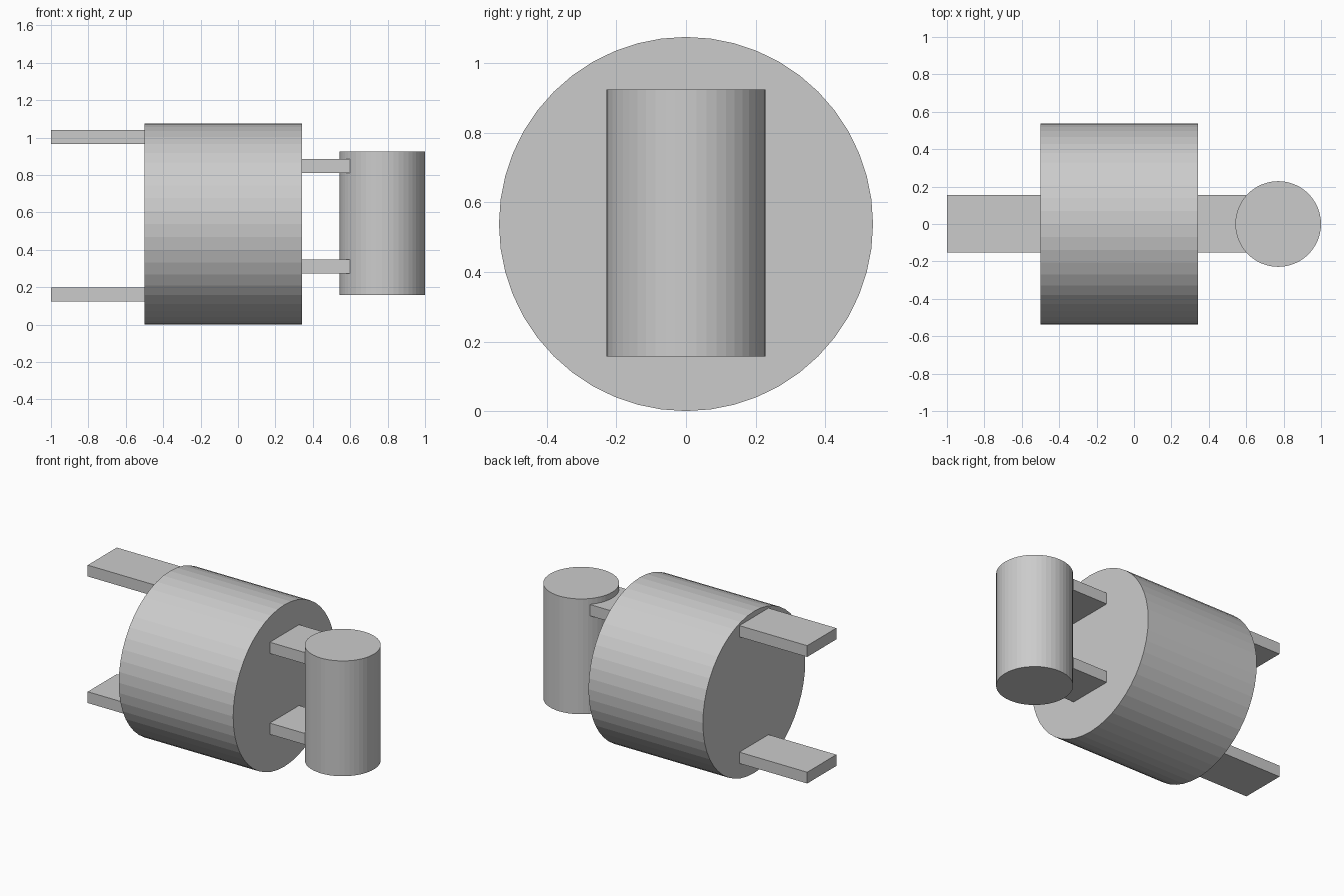
import bpy
from math import pi

if "Cube" in bpy.data.objects:
    bpy.data.objects.remove(bpy.data.objects["Cube"])


def cylinder(name, radius, depth, location, rotation=(0, 0, 0)):
    bpy.ops.mesh.primitive_cylinder_add(vertices=48, radius=radius, depth=depth,
                                        location=location, rotation=rotation)
    bpy.context.object.name = name


def plate(name, x0, x1, z, thickness=0.075, width=0.306):
    bpy.ops.mesh.primitive_cube_add(size=1, location=((x0 + x1) / 2, 0.001, z))
    ob = bpy.context.object
    ob.name = name
    ob.scale = (x1 - x0, width, thickness)
    bpy.ops.object.transform_apply(location=False, rotation=False, scale=True)


CENTRE_Z = 0.538

# Large drum lying along x
cylinder("drum", CENTRE_Z, 0.842, (-0.08, 0, CENTRE_Z), (0, pi / 2, 0))

# Upright roller on the right
cylinder("roller", 0.229, 0.767, (0.771, 0, 0.541))

# Paired flat arms: outer pair on the left, closer pair holding the roller
for level, side in (("lower", -1), ("upper", 1)):
    plate(level + "_rear_arm", -1.0, -0.48, 0.581 + side * 0.421)
    plate(level + "_roller_arm", 0.32, 0.60, 0.579 + side * 0.269)
